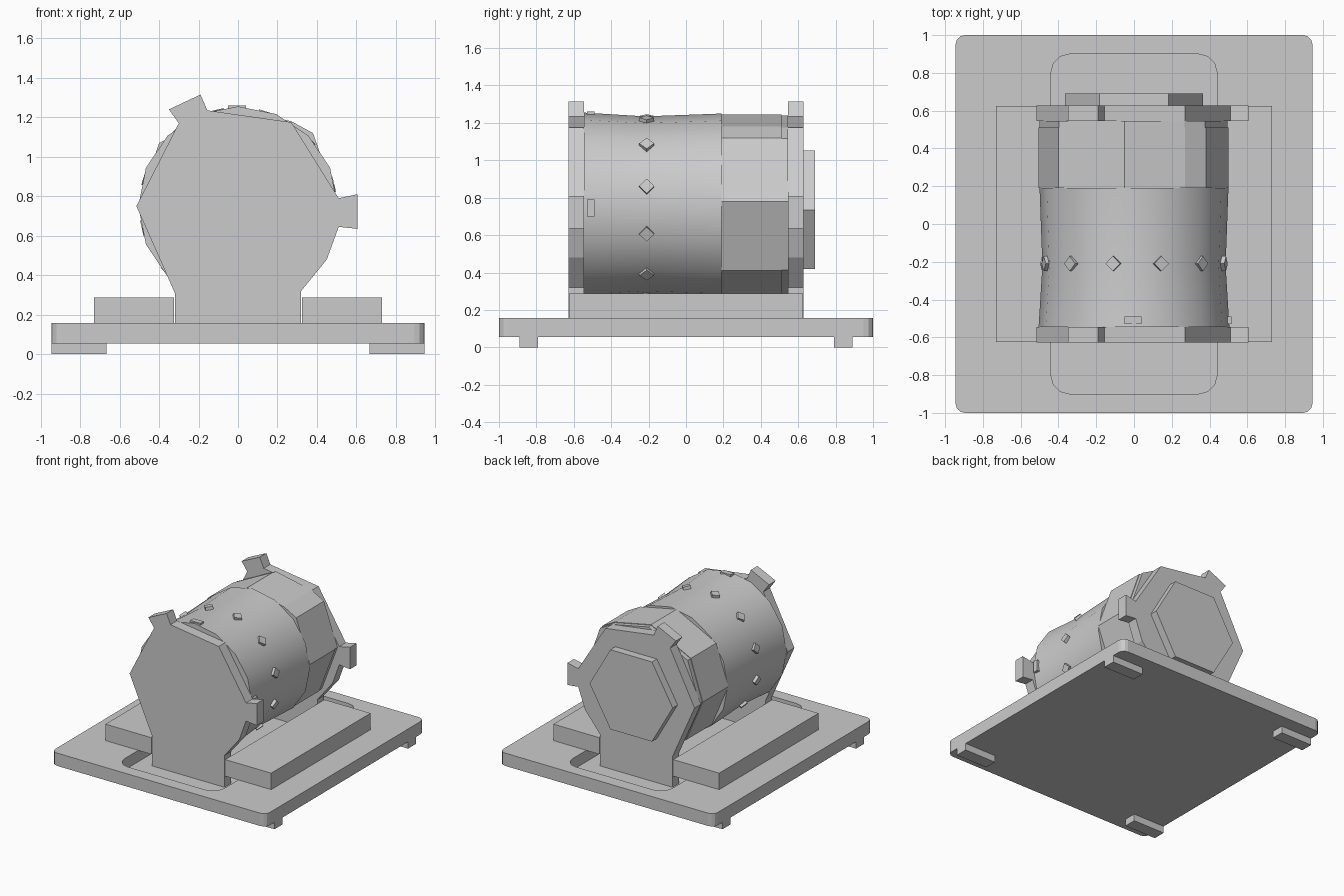
import bpy, bmesh, math
from mathutils import Matrix, Vector

cube = bpy.data.objects.get("Cube")
if cube:
    bpy.data.objects.remove(cube, do_unlink=True)

# One plain metal colour
grey = bpy.data.materials.new("plain_grey")
grey.use_nodes = True
tone = (0.6, 0.6, 0.6, 1)
grey.diffuse_color = tone
grey.node_tree.nodes["Principled BSDF"].inputs["Base Color"].default_value = tone

AXIS_Z = 0.75   # height of the drum's axis


def finish(name, bm, smooth=None):
    bmesh.ops.recalc_face_normals(bm, faces=bm.faces)
    mesh = bpy.data.meshes.new(name)
    bm.to_mesh(mesh)
    bm.free()
    mesh.materials.append(grey)
    obj = bpy.data.objects.new(name, mesh)
    bpy.context.collection.objects.link(obj)
    if smooth:
        bpy.ops.object.select_all(action='DESELECT')
        obj.select_set(True)
        bpy.context.view_layer.objects.active = obj
        bpy.ops.object.shade_smooth_by_angle(angle=math.radians(smooth))
    return obj


def box(name, x, y, z, radius=0):
    """Box between (low, high) pairs, with optional rounded upright edges."""
    bm = bmesh.new()
    spans = (x, y, z)
    size = [b - a for a, b in spans]
    mid = [(a + b) / 2 for a, b in spans]
    bmesh.ops.create_cube(bm, size=1, matrix=Matrix.Translation(mid) @ Matrix.Diagonal((*size, 1)))
    if radius:
        upright = [e for e in bm.edges if abs(e.verts[0].co.z - e.verts[1].co.z) > 0.001]
        bmesh.ops.bevel(bm, geom=upright, offset=radius, segments=3, profile=0.5, affect='EDGES')
    return finish(name, bm)


def loft(name, rings, smooth=None):
    """Closed body through rings of (y, [(x, z), ...]) with equal counts."""
    bm = bmesh.new()
    loops = [[bm.verts.new((x, y, z)) for x, z in pts] for y, pts in rings]
    for a, b in zip(loops, loops[1:]):
        for i in range(len(a)):
            j = (i + 1) % len(a)
            bm.faces.new((a[i], a[j], b[j], b[i]))
    bm.faces.new(loops[0])
    bm.faces.new(loops[-1][::-1])
    return finish(name, bm, smooth)


def scaled(points, s):
    return [(x * s, AXIS_Z + (z - AXIS_Z) * s) for x, z in points]


def circle(radius, sides, z=AXIS_Z):
    turns = [math.tau * i / sides for i in range(sides)]
    return [(radius * math.cos(t), z + radius * math.sin(t)) for t in turns]


# Base plate with a sunken tray
base = box("base_plate", (-0.945, 0.945), (-1, 1), (0.055, 0.157), 0.05)
tray = box("tray_cutter", (-0.44, 0.44), (-0.9, 0.9), (0.067, 0.3), 0.1)
cut = base.modifiers.new("tray", 'BOOLEAN')
cut.operation, cut.solver, cut.object = 'DIFFERENCE', 'EXACT', tray
bpy.context.view_layer.objects.active = base
bpy.ops.object.modifier_apply(modifier=cut.name)
bpy.data.objects.remove(tray, do_unlink=True)

# Feet and side blocks, mirrored left and right
for sx, side in ((-1, "right"), (1, "left")):
    for sy, end in ((-1, "front"), (1, "back")):
        box(f"{end}_{side}_foot", sorted((sx * 0.665, sx * 0.945)),
            sorted((sy * 0.79, sy * 0.89)), (0, 0.06))
    box(f"{side}_block", sorted((sx * 0.325, sx * 0.73)), (-0.625, 0.625), (0.156, 0.288))

# End plates with a foot and two lugs
plate = [(-0.32, 0.067), (-0.32, 0.31), (-0.515, 0.75), (-0.3, 1.17), (-0.35, 1.24),
         (-0.19, 1.315), (-0.155, 1.235), (0.27, 1.175), (0.51, 0.79), (0.605, 0.81),
         (0.605, 0.635), (0.51, 0.645), (0.45, 0.48), (0.32, 0.32), (0.32, 0.067)]
loft("front_end_plate", [(-0.628, plate), (-0.545, plate)])
loft("back_end_plate", [(0.545, plate), (0.628, plate)])

# Hexagonal cap on the back
cap = circle(0.366, 6, 0.735)
loft("back_cap", [(0.625, cap), (0.69, cap)])

# Smooth front drum, slightly waisted
loft("front_drum", [(-0.545, circle(0.505, 16)), (-0.22, circle(0.485, 16)),
                    (0.19, circle(0.5, 16))], 35)

# Faceted back drum with a rim
facets = [(-0.05, 1.245), (0.27, 1.18), (0.38, 1.12), (0.5, 0.78), (0.36, 0.41),
          (0.13, 0.27), (-0.13, 0.27), (-0.36, 0.41), (-0.505, 0.75), (-0.4, 1.07)]
loft("back_drum", [(0.19, facets), (0.51, facets)])
loft("back_rim", [(0.51, scaled(facets, 0.99)), (0.545, scaled(facets, 0.99))])

# Diamond-headed bolts around the front drum
for i in range(12):
    turn = math.radians(13 + 30 * i)
    out = Vector((math.cos(turn), 0, math.sin(turn)))
    bm = bmesh.new()
    place = Matrix.Translation(out * 0.475 + Vector((0, -0.21, AXIS_Z)))
    bmesh.ops.create_cone(bm, cap_ends=True, segments=4, radius1=0.04, radius2=0.04, depth=0.05,
                          matrix=place @ out.to_track_quat('Z', 'Y').to_matrix().to_4x4())
    finish(f"drum_bolt_{i + 1}", bm)

# Small keys at the front edge of the drum
box("top_key", (-0.05, 0.04), (-0.53, -0.49), (1.2, 1.26))
box("side_key", (0.47, 0.515), (-0.53, -0.49), (0.7, 0.79))
